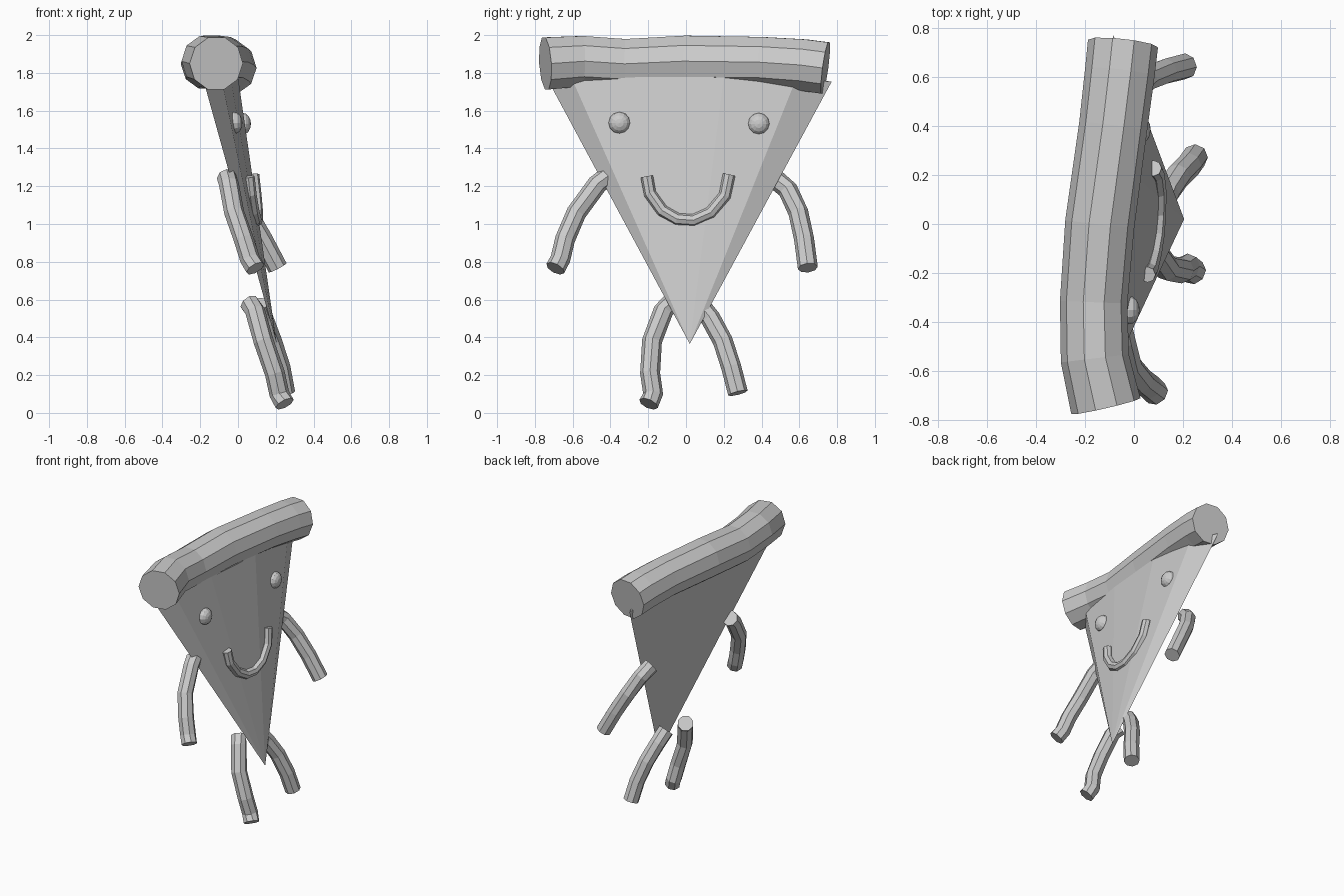
import bpy, bmesh, math
from mathutils import Vector

cube = bpy.data.objects.get("Cube")
if cube:
    bpy.data.objects.remove(cube, do_unlink=True)

grey = bpy.data.materials.new("plain_grey")
grey.use_nodes = True
GREY = (0.6, 0.6, 0.6, 1)
grey.diffuse_color = GREY
grey.node_tree.nodes["Principled BSDF"].inputs["Base Color"].default_value = GREY


def finish(bm, name):
    """Turn a bmesh into a named, coloured object."""
    bmesh.ops.recalc_face_normals(bm, faces=bm.faces)
    mesh = bpy.data.meshes.new(name)
    bm.to_mesh(mesh)
    bm.free()
    mesh.materials.append(grey)
    obj = bpy.data.objects.new(name, mesh)
    bpy.context.collection.objects.link(obj)


def tube(name, path, radii, sides, ref):
    """Sweep a capped polygon ring along a path."""
    bm = bmesh.new()
    pts = [Vector(p) for p in path]
    rings = []
    for i, (p, r) in enumerate(zip(pts, radii)):
        t = (pts[min(i + 1, len(pts) - 1)] - pts[max(i - 1, 0)]).normalized()
        side = t.cross(Vector(ref)).normalized()
        up = side.cross(t)
        ring = []
        for k in range(sides):
            a = 2 * math.pi * k / sides
            ring.append(bm.verts.new(p + r * (side * math.cos(a) + up * math.sin(a))))
        rings.append(ring)
    for a, b in zip(rings, rings[1:]):
        for k in range(sides):
            n = (k + 1) % sides
            bm.faces.new((a[k], a[n], b[n], b[k]))
    bm.faces.new(rings[0])
    bm.faces.new(rings[-1])
    finish(bm, name)


# Wedge body: a fan of facets from the bottom tip, with a flat back
bm = bmesh.new()
tip = bm.verts.new((0.205, 0.02, 0.365))
rim = [bm.verts.new(p) for p in (
    (-0.18, -0.725, 1.75), (-0.085, -0.6, 1.76), (-0.04, -0.25, 1.778),
    (0.0, 0.2, 1.778), (-0.005, 0.58, 1.76), (-0.085, 0.772, 1.755))]
for a, b in zip(rim, rim[1:] + rim[:1]):
    bm.faces.new((tip, a, b))
bm.faces.new(rim)
finish(bm, "wedge_body")

# Thick rolled crust along the top
tube("crust",
     [(-0.115, -0.745, 1.85), (-0.16, -0.55, 1.862), (-0.165, -0.32, 1.848),
      (-0.14, 0.0, 1.862), (-0.085, 0.4, 1.857), (-0.058, 0.62, 1.842),
      (-0.045, 0.738, 1.826)],
     [0.145, 0.14, 0.138, 0.142, 0.14, 0.143, 0.144], 10, (0, 0, 1))

# Arms and legs
limbs = {
    "right_arm": [(-0.06, -0.42, 1.248), (-0.048, -0.47, 1.21), (-0.02, -0.58, 1.06),
                  (0.03, -0.64, 0.92), (0.063, -0.665, 0.815), (0.092, -0.692, 0.765)],
    "left_arm": [(-0.05, 0.47, 1.24), (-0.015, 0.54, 1.18), (0.05, 0.595, 1.06),
                 (0.13, 0.625, 0.92), (0.21, 0.645, 0.768)],
    "right_leg": [(0.06, -0.08, 0.58), (0.09, -0.12, 0.54), (0.135, -0.18, 0.38),
                  (0.195, -0.19, 0.21), (0.219, -0.174, 0.1), (0.247, -0.198, 0.048)],
    "left_leg": [(0.11, 0.07, 0.575), (0.135, 0.13, 0.5), (0.18, 0.195, 0.38),
                 (0.225, 0.24, 0.24), (0.25, 0.275, 0.105)],
}
for name, path in limbs.items():
    tube(name, path, [0.053] * len(path), 8, (1, 0, 0))

# Smile
smile = [(0.055, -0.207, 1.25), (0.065, -0.19, 1.16), (0.08, -0.125, 1.07),
         (0.092, -0.045, 1.025), (0.098, 0.04, 1.02), (0.1, 0.13, 1.06),
         (0.092, 0.205, 1.15), (0.08, 0.228, 1.26)]
tube("mouth", smile, [0.033] * len(smile), 8, (1, 0, 0))

# Flattened eyes
for name, centre in (("right_eye", (-0.02, -0.352, 1.535)), ("left_eye", (0.025, 0.385, 1.53))):
    bm = bmesh.new()
    bmesh.ops.create_uvsphere(bm, u_segments=12, v_segments=8, radius=0.058)
    for v in bm.verts:
        v.co = Vector((v.co.z * 0.75, v.co.x, v.co.y)) + Vector(centre)
    finish(bm, name)
